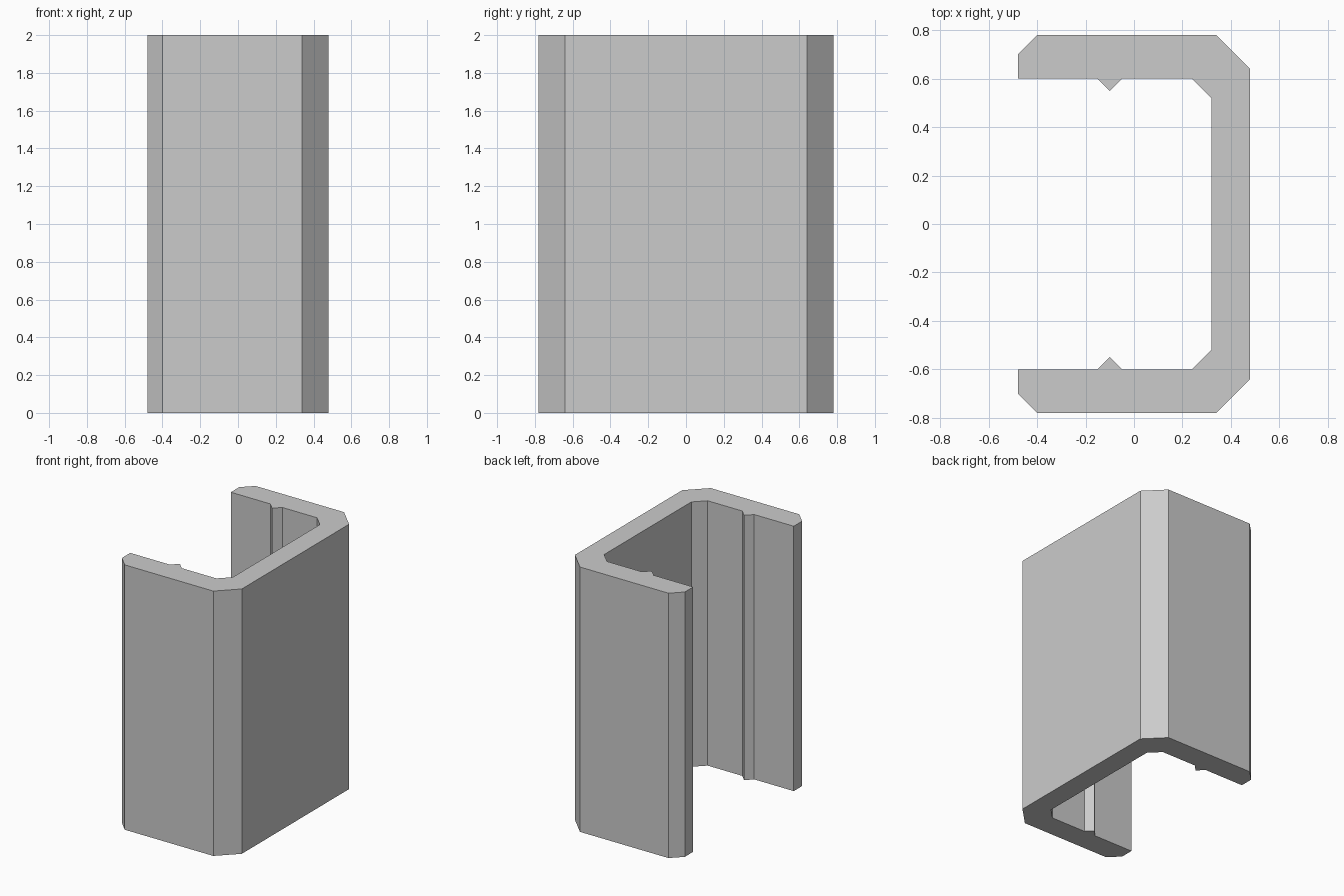
import bpy
import bmesh

cube = bpy.data.objects.get("Cube")
if cube:
    bpy.data.objects.remove(cube, do_unlink=True)

HEIGHT = 2.0

# Plain grey material
grey = bpy.data.materials.new("plain grey")
grey.use_nodes = True
colour = (0.6, 0.6, 0.6, 1.0)
grey.diffuse_color = colour
grey.node_tree.nodes["Principled BSDF"].inputs["Base Color"].default_value = colour

# Back half of the channel section: outer edge, then inner edge with its rib
outer = [(0.48, 0.64), (0.34, 0.78), (-0.40, 0.78), (-0.48, 0.70)]
inner = [(-0.48, 0.60), (-0.15, 0.60), (-0.10, 0.55), (-0.05, 0.60),
         (0.24, 0.60), (0.32, 0.52)]
half = outer + inner

# Mirror the half section into a closed outline
outline = half + [(x, -y) for x, y in reversed(half)]

# Extrude the section upwards
bm = bmesh.new()
base = bm.faces.new([bm.verts.new((x, y, 0)) for x, y in outline])
result = bmesh.ops.extrude_face_region(bm, geom=[base], use_keep_orig=True)
top = [v for v in result["geom"] if isinstance(v, bmesh.types.BMVert)]
bmesh.ops.translate(bm, verts=top, vec=(0, 0, HEIGHT))
bmesh.ops.recalc_face_normals(bm, faces=bm.faces)

mesh = bpy.data.meshes.new("channel_profile")
bm.to_mesh(mesh)
bm.free()
mesh.materials.append(grey)
channel = bpy.data.objects.new("channel_profile", mesh)
bpy.context.collection.objects.link(channel)
